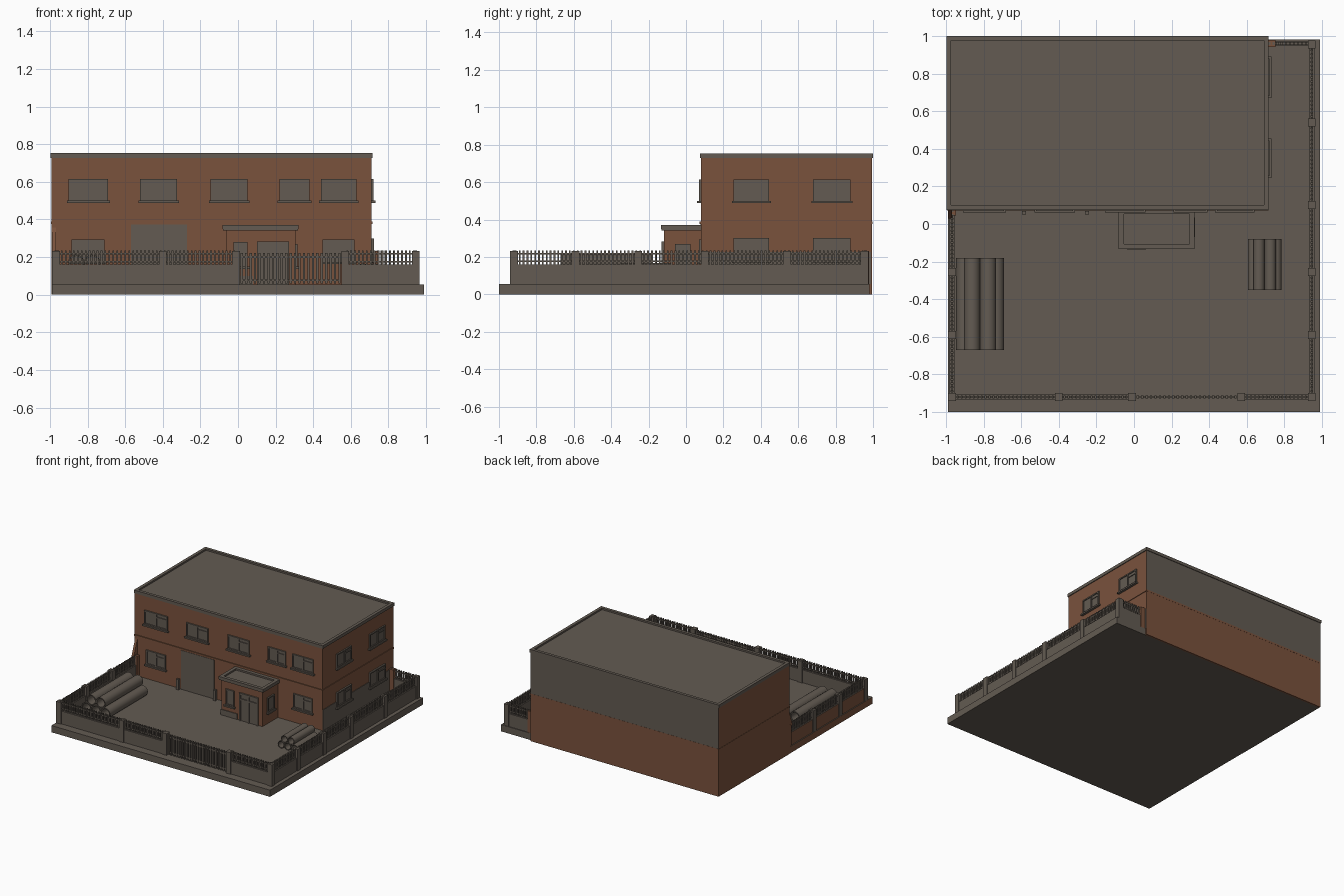
import bpy, bmesh, math
from mathutils import Matrix, Vector

if "Cube" in bpy.data.objects:
    bpy.data.objects.remove(bpy.data.objects["Cube"])


def material(name, rgb):
    m = bpy.data.materials.new(name)
    m.diffuse_color = (*rgb, 1)
    m.use_nodes = True
    m.node_tree.nodes["Principled BSDF"].inputs["Base Color"].default_value = m.diffuse_color
    return m


GREY = material("warm grey concrete", (0.125, 0.105, 0.085))
BROWN = material("brown brick", (0.195, 0.085, 0.046))


def finish(name, bm, mats):
    me = bpy.data.meshes.new(name)
    bm.to_mesh(me)
    bm.free()
    ob = bpy.data.objects.new(name, me)
    bpy.context.collection.objects.link(ob)
    for m in mats:
        me.materials.append(m)
    return ob


def boxes(name, items, mat, second=None, rule=None):
    """One object from many boxes (x0, x1, y0, y1, z0, z1); rule picks second-colour faces."""
    bm = bmesh.new()
    for x0, x1, y0, y1, z0, z1 in items:
        size = Matrix.Diagonal((x1 - x0, y1 - y0, z1 - z0, 1))
        mid = Matrix.Translation(((x0 + x1) / 2, (y0 + y1) / 2, (z0 + z1) / 2))
        bmesh.ops.create_cube(bm, size=1, matrix=mid @ size)
    bm.normal_update()
    if rule:
        for f in bm.faces:
            f.material_index = int(rule(f.normal))
    return finish(name, bm, [mat, second] if second else [mat])


def rim(x0, x1, y0, y1, z0, z1, t):
    """Four boxes round a rectangle, t wide."""
    return [(x0, x1, y0, y0 + t, z0, z1), (x0, x1, y1 - t, y1, z0, z1),
            (x0, x0 + t, y0 + t, y1 - t, z0, z1), (x1 - t, x1, y0 + t, y1 - t, z0, z1)]


def left_side(n):
    return n.x < -0.5


def back_side(n):
    return n.y > 0.5


GROUND = 0.055

# ground slab, brown on its left edge
boxes("ground_slab", [(-0.99, 0.99, -1, 0.98, 0, GROUND)], GREY, BROWN, left_side)

# main building: two storeys, string course, roof
boxes("lower_storey", [(-0.992, 0.71, 0.08, 0.995, 0, 0.38)], BROWN)
boxes("upper_storey", [(-0.992, 0.71, 0.08, 0.995, 0.38, 0.73)], BROWN, GREY, back_side)
boxes("string_course", [(-0.994, 0.715, 0.073, 0.996, 0.376, 0.39)], BROWN)
boxes("roof_deck", [(-0.995, 0.712, 0.078, 0.998, 0.73, 0.74)], GREY)
boxes("roof_parapet", rim(-0.997, 0.716, 0.075, 1.0, 0.728, 0.753, 0.025), GREY)
boxes("side_plinth", [(0.70, 0.714, 0.082, 0.99, GROUND, 0.225)], GREY)

# entrance annex
boxes("annex_walls", [(-0.065, 0.305, -0.118, 0.08, GROUND, 0.345)], BROWN)
boxes("annex_roof", [(-0.08, 0.32, -0.132, 0.08, 0.342, 0.357)], GREY)
boxes("annex_parapet", rim(-0.082, 0.322, -0.134, 0.08, 0.35, 0.37, 0.028), GREY)
boxes("annex_plinth", [(-0.07, 0.08, -0.124, -0.11, GROUND, 0.10)], GREY)


def on_wall(side, plane, u0, u1, z0, z1, depth):
    """Box standing proud of a front (-y) or right (+x) wall."""
    if side == "front":
        return (u0, u1, plane - depth, plane + 0.005, z0, z1)
    return (plane - 0.005, plane + depth, u0, u1, z0, z1)


def window(name, side, plane, u0, u1, z0, z1, plain=False):
    t = 0.010
    def w(a, b, c, d, depth):
        return on_wall(side, plane, a, b, c, d, depth)
    um, zm = u0 + (u1 - u0) * 0.52, z0 + (z1 - z0) * 0.68
    boxes(name + "_glass", [w(u0, u1, z0, z1, 0.004)], GREY)
    bars = [w(u0, u1, z1 - t, z1, 0.011), w(u0, u1, z0, z0 + t, 0.011),
            w(u0, u0 + t, z0, z1, 0.011), w(u1 - t, u1, z0, z1, 0.011)]
    if not plain:
        bars += [w(um - t / 2, um + t / 2, z0, z1, 0.011), w(um, u1, zm, zm + t, 0.010)]
    boxes(name + "_frame", bars, GREY)
    boxes(name + "_sill", [w(u0 - 0.01, u1 + 0.01, z0 - 0.012, z0, 0.02)], GREY)


# windows of the main building and annex
for i, (a, b) in enumerate([(-0.90, -0.69), (-0.52, -0.325), (-0.145, 0.05),
                            (0.22, 0.38), (0.44, 0.63)]):
    window(f"upper_front_window_{i}", "front", 0.08, a, b, 0.50, 0.615)
for i, (a, b) in enumerate([(-0.885, -0.71), (0.45, 0.62)]):
    window(f"lower_front_window_{i}", "front", 0.08, a, b, 0.175, 0.293)
for i, (a, b) in enumerate([(0.255, 0.445), (0.68, 0.88)]):
    window(f"upper_side_window_{i}", "right", 0.71, a, b, 0.50, 0.615)
    window(f"lower_side_window_{i}", "right", 0.712, a, b, 0.18, 0.30)
window("annex_front_window", "front", -0.118, -0.025, 0.05, 0.15, 0.28, True)
window("annex_side_window", "right", 0.305, -0.06, 0.025, 0.15, 0.27, True)

# loading door with guard posts
boxes("loading_door", [on_wall("front", 0.08, -0.57, -0.27, GROUND, 0.374, 0.006)], GREY)
boxes("guard_posts", [(x - 0.01, x + 0.01, 0.05, 0.07, GROUND, 0.14) for x in (-0.585, -0.25)], GREY)

# annex double door
boxes("annex_door", [on_wall("front", -0.118, 0.10, 0.27, GROUND, 0.28, 0.005)], GREY)
boxes("annex_door_frame", [on_wall("front", -0.118, x - 0.006, x + 0.006, GROUND, 0.28, 0.012)
                           for x in (0.106, 0.185, 0.264)]
      + [on_wall("front", -0.118, 0.10, 0.27, z, z + 0.012, 0.012) for z in (0.225, 0.27)], GREY)


def fence(name, axis, fixed, a, b):
    """Low wall with two rails and pickets from a to b along an axis."""
    def seg(u0, u1, t, z0, z1):
        if axis == "x":
            return (u0, u1, fixed - t, fixed + t, z0, z1)
        return (fixed - t, fixed + t, u0, u1, z0, z1)
    boxes(name + "_wall", [seg(a, b, 0.014, GROUND, 0.16)], GREY, BROWN,
          left_side if name.startswith("left") else (lambda n: False))
    n = max(2, round((b - a) / 0.021))
    step = (b - a) / n
    bars = [seg(a, b, 0.005, z, z + 0.008) for z in (0.172, 0.214)]
    bars += [seg(a + step * (i + 0.5) - 0.0045, a + step * (i + 0.5) + 0.0045, 0.007, 0.16, 0.235)
             for i in range(n)]
    boxes(name + "_pickets", bars, GREY)


# boundary fence
FX, FY, LX = 0.945, -0.92, -0.968
front_x = [LX, -0.40, -0.01, 0.57, FX]
left_y = [FY, -0.59, -0.255, 0.08]
right_y = [FY, -0.59, -0.255, 0.10, 0.54, 0.955]
for i in (0, 1, 3):
    fence(f"front_fence_{i}", "x", FY, front_x[i], front_x[i + 1])
for i in range(3):
    fence(f"left_fence_{i}", "y", LX, left_y[i], left_y[i + 1])
for i in range(5):
    fence(f"right_fence_{i}", "y", FX, right_y[i], right_y[i + 1])
fence("back_fence", "x", 0.96, 0.71, FX)

# fence posts
spots = [(x, FY) for x in front_x] + [(LX, y) for y in left_y[1:3]] + [(FX, y) for y in right_y[1:]]
boxes("fence_posts", [(x - 0.021, x + 0.021, y - 0.021, y + 0.021, GROUND, 0.232) for x, y in spots], GREY)
boxes("wall_end_posts", [(0.71, 0.752, 0.94, 0.978, GROUND, 0.232),
                         (-0.989, -0.947, 0.045, 0.085, GROUND, 0.232)], BROWN)

# sloping buttress where the left fence meets the building
bm = bmesh.new()
tri = [bm.verts.new((-0.988, y, z)) for y, z in ((0.085, 0.22), (0.03, 0.22), (0.085, 0.37))]
ext = bmesh.ops.extrude_face_region(bm, geom=[bm.faces.new(tri)])
bmesh.ops.translate(bm, vec=(0.02, 0, 0),
                    verts=[v for v in ext["geom"] if isinstance(v, bmesh.types.BMVert)])
bmesh.ops.recalc_face_normals(bm, faces=bm.faces)
finish("corner_buttress", bm, [BROWN])

# double gate
g0, g1, n = 0.02, 0.54, 22
gate = [(g0, g1, FY - 0.006, FY + 0.006, z, z + 0.01) for z in (0.072, 0.195)]
gate += [(x - 0.006, x + 0.006, FY - 0.009, FY + 0.009, 0.06, 0.222)
         for x in (g0 + (g1 - g0) * i / n for i in range(n + 1))]
boxes("gate", gate, GREY)


def pipe_stack(name, xc, r, y0, y1):
    """Three open pipes with two more resting on top."""
    bm = bmesh.new()
    sides = 20
    centres = [(k * 2 * r, r) for k in (-1, 0, 1)] + [(k * r, r * (1 + math.sqrt(3))) for k in (-1, 1)]
    for cx, cz in centres:
        rings = []
        for rad, y in ((r, y0), (r, y1), (r * 0.8, y1), (r * 0.8, y0)):
            rings.append([bm.verts.new((xc + cx + rad * math.cos(math.tau * i / sides), y,
                                        GROUND + cz + rad * math.sin(math.tau * i / sides)))
                          for i in range(sides)])
        for k in range(4):
            p, q = rings[k], rings[(k + 1) % 4]
            for i in range(sides):
                j = (i + 1) % sides
                bm.faces.new((p[i], p[j], q[j], q[i]))
    bmesh.ops.recalc_face_normals(bm, faces=bm.faces)
    ob = finish(name, bm, [GREY])
    bpy.context.view_layer.objects.active = ob
    ob.select_set(True)
    bpy.ops.object.shade_smooth_by_angle(angle=math.radians(35))
    ob.select_set(False)


# stored pipes
pipe_stack("large_pipes", -0.818, 0.0425, -0.67, -0.18)
pipe_stack("small_pipes", 0.695, 0.03, -0.35, -0.08)
